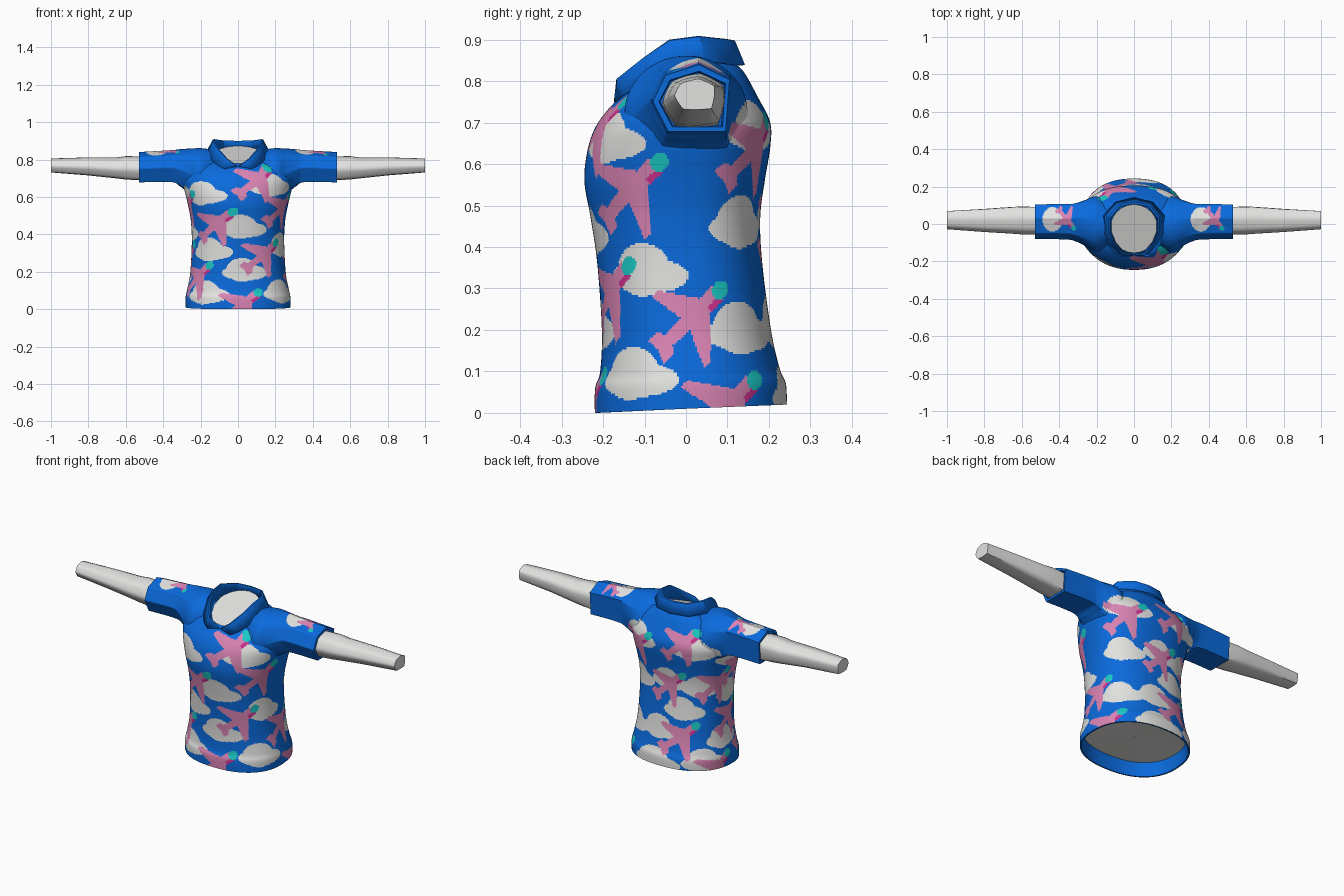
import bpy, bmesh, math
from mathutils import Vector

if "Cube" in bpy.data.objects:
    bpy.data.objects.remove(bpy.data.objects["Cube"])

COLOURS = {
    "blue cloth": (0.003, 0.145, 0.72), "white": (0.76, 0.76, 0.75), "pink": (0.70, 0.23, 0.45),
    "teal": (0.01, 0.58, 0.55), "magenta": (0.6, 0.03, 0.27)}
MATS = []
for name, col in COLOURS.items():
    m = bpy.data.materials.new(name)
    m.diffuse_color = (*col, 1)
    m.use_nodes = True
    m.node_tree.nodes["Principled BSDF"].inputs["Base Color"].default_value = m.diffuse_color
    MATS.append(m)
BLUE, WHITE, PINK, TEAL, MAGENTA = range(5)


def spline(rows, step):
    """Smoothly resample a table of cross-section values."""
    out = []
    for i in range(len(rows) - 1):
        p0, p1, p2, p3 = (rows[max(0, min(len(rows) - 1, i + k))] for k in (-1, 0, 1, 2))
        n = max(1, math.ceil(max(abs(b - a) for a, b in zip(p1, p2)) / step))
        for j in range(n):
            t = j / n
            out.append([0.5 * (2 * b + (c - a) * t + (2 * a - 5 * b + 4 * c - d) * t * t
                               + (3 * b - a - 3 * c + d) * t ** 3)
                        for a, b, c, d in zip(p0, p1, p2, p3)])
    return out + [list(rows[-1])]


def loft(name, rings, rule=BLUE, caps=(False, False), closed=True, angle=40):
    bm = bmesh.new()
    vs = [[bm.verts.new(p) for p in r] for r in rings]
    n = len(vs[0])
    for a, b in zip(vs, vs[1:]):
        for i in range(n if closed else n - 1):
            j = (i + 1) % n
            bm.faces.new((a[i], a[j], b[j], b[i]))
    for k, use in zip((0, -1), caps):
        if use:
            bm.faces.new(vs[k])
    bmesh.ops.recalc_face_normals(bm, faces=bm.faces)
    for f in bm.faces:
        f.material_index = rule(f) if callable(rule) else rule
    me = bpy.data.meshes.new(name)
    bm.to_mesh(me)
    bm.free()
    ob = bpy.data.objects.new(name, me)
    bpy.context.collection.objects.link(ob)
    for m in MATS:
        me.materials.append(m)
    bpy.ops.object.select_all(action='DESELECT')
    ob.select_set(True)
    bpy.context.view_layer.objects.active = ob
    bpy.ops.object.shade_smooth_by_angle(angle=math.radians(angle))
    return ob


# Printed fabric motifs: degrees around the body from the front, and height
CLOUDS = [(-42, .62), (35, .665), (2, .44), (-37, .32), (60, .345), (5, .21), (-41, .09), (54, .095),
          (130, .46), (127, .205), (137, .69), (172, .05), (182, .49), (216, .69), (227, .47),
          (203, .34), (172, .22), (258, .18), (275, .42), (228, .07), (268, .64)]
PLANES = [(22, .69), (-24, .455), (31, .29), (55, .54), (-54, .17), (5, .025), (-74, .55),
          (95, .232), (115, .015), (138, .64), (186, .46), (203, .19), (205, .71), (250, .48),
          (275, .28), (245, .02)]


def in_cloud(u, v):
    return (u / .078) ** 2 + (v / .064) ** 2 < 1 or ((u - .015) / .115) ** 2 + ((v + .015) / .042) ** 2 < 1


def plane_colour(u, v, heading=40):
    if abs(u) > .16 or abs(v) > .16:
        return None
    c, s = math.cos(math.radians(heading)), math.sin(math.radians(heading))
    a, t = u * c + v * s, v * c - u * s
    w = abs(t)
    if ((a - .1) / .025) ** 2 + (t / .021) ** 2 < 1:
        return TEAL
    if -.024 < t < -.008 and .045 < a < .09:
        return MAGENTA
    body = w < .02 + .04 * a and -.12 < a < .09
    wing = w < .112 and -.023 - .32 * w < a < .06 - .85 * w
    tail = w < .036 and -.125 - .2 * w < a < -.08 - .5 * w
    return PINK if body or wing or tail else None


def body_print(f):
    p = f.calc_center_median()
    if p.z > .79:
        return BLUE
    phi = math.degrees(math.atan2(p.x / .26, -p.y / .21))
    near = lambda a: math.radians((phi - a + 180) % 360 - 180) * .235
    for a, z in PLANES:
        col = plane_colour(near(a), p.z - z) if abs(p.z - z) < .16 else None
        if col is not None:
            return col
    return WHITE if any(in_cloud(near(a), p.z - z) for a, z in CLOUDS if abs(p.z - z) < .07) else BLUE


def sleeve_print(f):
    p = f.calc_center_median()
    if abs(p.x) < .29:
        return body_print(f)
    if f.normal.z < .3:
        return BLUE
    cx = .358 if p.x > 0 else -.435
    col = plane_colour((p.x - cx - .075) * 1.8, (p.y - .025) * 1.6, -48)
    if col is not None:
        return col
    return WHITE if ((p.x - cx) / .055) ** 2 + ((p.y - .025) / .065) ** 2 < 1 else BLUE


# Torso: front height, back height, half width, front y, back y
TORSO = [(0, .02, .28, -.22, .243), (.06, .07, .28, -.219, .241), (.10, .11, .272, -.207, .225),
         (.2, .2, .255, -.203, .205), (.36, .36, .247, -.214, .184), (.47, .47, .252, -.23, .179),
         (.56, .56, .268, -.245, .19), (.64, .64, .287, -.236, .203), (.70, .70, .295, -.212, .203),
         (.755, .76, .27, -.166, .174), (.78, .83, .19, -.13, .133), (.785, .85, .11, -.10, .09)]


def body_ring(row, n=340, k=1.0):
    zf, zb, w, yf, yb = row
    pts = []
    for i in range(n):
        a = 2 * math.pi * i / n
        c, s = math.cos(a), math.sin(a)
        e = 2 / 2.3
        x = math.copysign(abs(c) ** e, c) * w
        q = math.copysign(abs(s) ** e, s)
        y = q * (yb if s > 0 else -yf)
        pts.append((x * k, y * k, zf + (zb - zf) * (q + 1) / 2))
    return pts


loft("torso", [body_ring(r) for r in spline(TORSO, .005)], body_print)

# Turned-in hem and the closed underside
hem_in = (.075, .085, .272, -.212, .232)
loft("hem_lining", [body_ring(TORSO[0], 60), body_ring(TORSO[0], 60, .97), body_ring(hem_in, 60, .96)])
loft("body_underside", [body_ring(hem_in, 60, k) for k in (.97, .5, .02)], WHITE, (False, True))

# Six-sided sleeve outline, blended toward an ellipse
HEX = [(-.6, -1), (.9, -1), (1, .55), (.2, 1), (-.67, .68), (-1, -.1)]


def limb_ring(side, x, y0, y1, z0, z1, facet, per=16):
    cy, cz, hy, hz = (y0 + y1) / 2, (z0 + z1) / 2, (y1 - y0) / 2, (z1 - z0) / 2
    pts = []
    for i, a in enumerate(HEX):
        b = HEX[(i + 1) % 6]
        for j in range(per):
            p = Vector(a).lerp(Vector(b), j / per)
            p = p.normalized().lerp(p, facet)
            pts.append((side * x, cy + p.x * hy, cz + p.y * hz))
    return pts


SLEEVE = [(.13, -.115, .11, .61, .852, 0), (.20, -.148, .148, .585, .861, 0), (.26, -.118, .13, .617, .86, .3),
          (.31, -.094, .114, .657, .856, .7), (.36, -.083, .107, .68, .85, 1), (.53, -.08, .105, .678, .84, 1)]
ARM = [(.50, -.058, .092, .688, .817, .6), (.60, -.056, .095, .693, .819, .5), (.65, -.052, .093, .699, .812, .5),
       (.80, -.043, .082, .715, .812, .5), (1.0, -.028, .07, .731, .806, .7)]
CUFF = [(.53, -.08, .105, .678, .84, 1), (.53, -.065, .096, .69, .824, 1), (.49, -.062, .092, .693, .82, 1)]
for side, label in ((1, "right"), (-1, "left")):
    loft(label + "_sleeve", [limb_ring(side, *r) for r in spline(SLEEVE, .005)], sleeve_print, angle=60)
    loft(label + "_cuff", [limb_ring(side, *r) for r in CUFF], BLUE)
    loft(label + "_arm", [limb_ring(side, *r, per=4) for r in ARM], WHITE, (False, True), angle=60)

# Neck opening: tilted white disc inside the collar
neck = []
for k in (1, .5, .02):
    ring = []
    for i in range(24):
        a = 2 * math.pi * i / 24
        y = -.025 + .13 * k * math.sin(a)
        ring.append((.128 * k * math.cos(a), y, .835 + .36 * y))
    neck.append(ring)
loft("neck", neck, WHITE, (False, True))

# Folded collar: crest, outer lower edge and inner lower edge from nape to tip
CREST = [(0, .118, .898), (.08, .104, .90), (.135, .035, .907), (.135, -.04, .898), (.108, -.105, .855),
         (.062, -.168, .805), (.006, -.168, .765)]
OUTER = [(0, .142, .84), (.10, .118, .84), (.165, .045, .85), (.162, -.055, .835), (.14, -.11, .795),
         (.108, -.152, .768), (.072, -.174, .75)]
INNER = [(0, .103, .85), (.074, .09, .85), (.12, .03, .84), (.12, -.04, .812), (.098, -.095, .797),
         (.055, -.145, .78), (.003, -.155, .758)]


def both_sides(half):
    return [(-x, y, z) for x, y, z in reversed(half[1:])] + half


def inset(half):
    return [(x * .94, y * .94 - .003, z + .002) for x, y, z in half]


collar = [both_sides(h) for h in (OUTER, CREST, inset(CREST), INNER)]
ob = loft("collar", collar, BLUE, closed=False, angle=35)
mod = ob.modifiers.new("cloth thickness", 'SOLIDIFY')
mod.thickness = .005
mod.offset = -1
